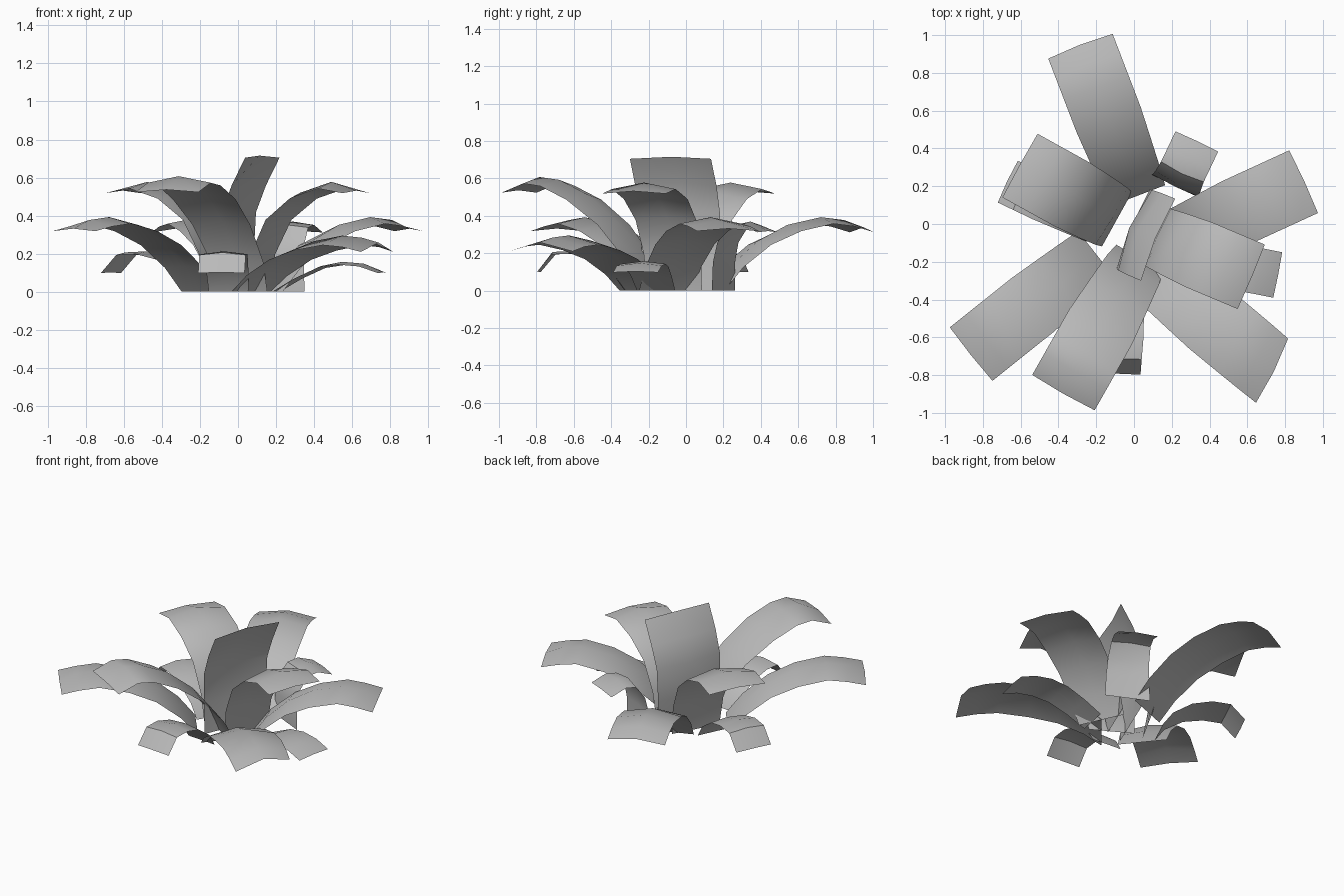
import bpy, bmesh, math
from mathutils import Matrix, Vector

cube = bpy.data.objects.get("Cube")
if cube:
    bpy.data.objects.remove(cube, do_unlink=True)

grey = bpy.data.materials.new("leaf_grey")
grey.use_nodes = True
colour = (0.5, 0.5, 0.5, 1)
grey.diffuse_color = colour
grey.node_tree.nodes["Principled BSDF"].inputs["Base Color"].default_value = colour

# Side profiles: (fraction of the way from base to tip, height)
ARCHED = [(0, 0), (.12, .13), (.3, .255), (.5, .335), (.72, .375), (.87, .36), (1, .325)]
TALL = [(0, 0), (.08, .16), (.28, .36), (.5, .5), (.7, .575), (.84, .59), (1, .53)]
STEEP = [(0, 0), (.05, .2), (.2, .385), (.45, .505), (.75, .56), (1, .525)]
DROOPING = [(0, 0), (.12, .09), (.35, .17), (.6, .205), (.83, .2), (1, .1)]
SPREADING = [(0, 0), (.2, .07), (.42, .13), (.62, .15), (.82, .14), (1, .1)]
HOOKED = [(0, 0), (0, .15), (.08, .26), (.3, .345), (.6, .36), (1, .315)]
UPRIGHT = [(0, 0), (-.1, .2), (-.08, .42), (.3, .57), (1, .71)]


def leaf(name, base, tip, width, profile, height=1, fold=.035, base_width=.85,
         tip_fold=.4, twist=0):
    """Strip swept from base to tip, with a raised middle ridge."""
    base, tip = Vector((*base, 0)), Vector((*tip, 0))
    run = tip - base
    side = Vector((-run.y, run.x, 0)).normalized()
    path = [base + run * f + Vector((0, 0, z * height)) for f, z in profile]
    last = len(path) - 1
    bm = bmesh.new()
    rows = []
    for i, p in enumerate(path):
        tangent = path[min(i + 1, last)] - path[max(i - 1, 0)]
        normal = tangent.cross(side).normalized()
        grow = min(1, i / 3)
        turn = Matrix.Rotation(math.radians(twist) * (i / last) ** 2, 3, "Z")
        half = turn @ side * width / 2 * (base_width + (1 - base_width) * grow)
        lift = normal * fold * (tip_fold if i == last else grow)
        rows.append([bm.verts.new(q) for q in
                     (p - half - lift / 2, p + lift / 2, p + half - lift / 2)])
    for a, b in zip(rows, rows[1:]):
        for j in range(2):
            bm.faces.new((a[j], b[j], b[j + 1], a[j + 1]))
    mesh = bpy.data.meshes.new(name)
    bm.to_mesh(mesh)
    bm.free()
    mesh.materials.append(grey)
    mesh.shade_smooth()
    mesh.set_sharp_from_angle(angle=math.radians(35))
    obj = bpy.data.objects.new(name, mesh)
    bpy.context.collection.objects.link(obj)


# Long arching leaves
leaf("back_leaf", (.02, .15), (-.285, .945), .365, ARCHED, tip_fold=.8)
leaf("left_leaf", (.17, -.11), (.9, .225), .365, ARCHED)
leaf("right_leaf", (-.2, -.16), (-.864, -.69), .362, ARCHED)
leaf("front_left_leaf", (.07, -.23), (.735, -.78), .38, ARCHED, .72,
     fold=.05, tip_fold=1, twist=13)

# Tall inner leaves
leaf("front_tall_leaf", (.03, -.18), (-.375, -.895), .38, TALL, base_width=.75)
leaf("right_tall_leaf", (-.09, .025), (-.605, .31), .385, STEEP)
leaf("left_tall_leaf", (.1, -.06), (.622, -.28), .37, STEEP)
leaf("centre_leaf", (0, -.03), (.12, -.08), .47, UPRIGHT, fold=.05, base_width=.95)

# Short low leaves
leaf("right_low_leaf", (-.2, 0), (-.67, .225), .245, DROOPING, fold=.015)
leaf("left_low_leaf", (.2, -.16), (.762, -.27), .245, SPREADING, fold=.015)
leaf("front_low_leaf", (-.05, -.32), (-.088, -.79), .245, DROOPING, fold=.015)
leaf("back_left_short_leaf", (.22, .2), (.333, .438), .25, HOOKED,
     fold=.018, base_width=1.15)
